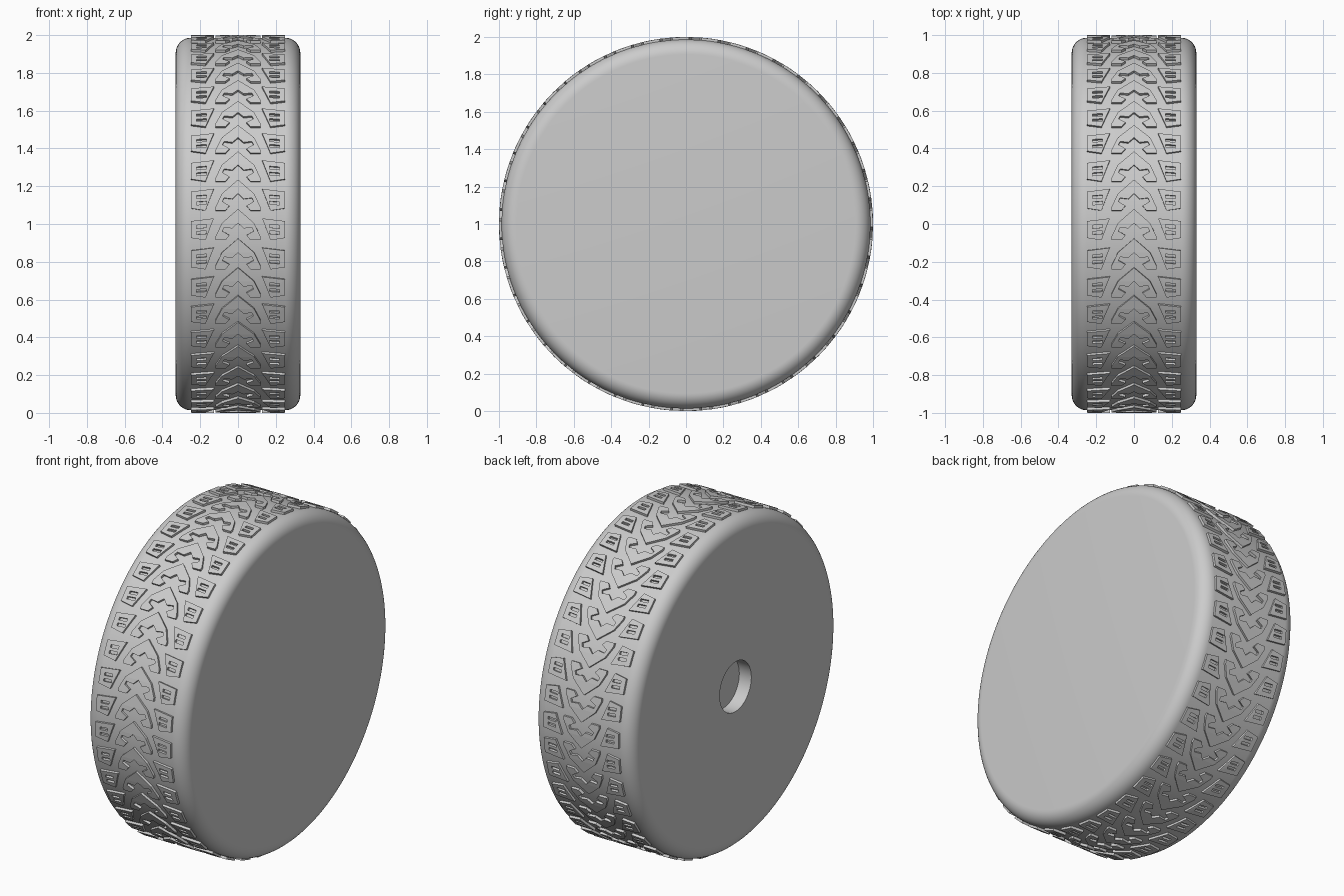
import bpy, bmesh, math

if "Cube" in bpy.data.objects:
    bpy.data.objects.remove(bpy.data.objects["Cube"], do_unlink=True)

grey = bpy.data.materials.new("rubber_grey")
grey.use_nodes = True
COLOUR = (0.6, 0.6, 0.6, 1)
grey.diffuse_color = COLOUR
grey.node_tree.nodes["Principled BSDF"].inputs["Base Color"].default_value = COLOUR

ROWS = 40
STEP = math.tau / ROWS
PHASE = -0.03          # arc offset of the first row
BASE, TOP = 0.978, 1.0  # radii of the tread block feet and faces


def add_object(name, bm):
    bmesh.ops.recalc_face_normals(bm, faces=bm.faces)
    mesh = bpy.data.meshes.new(name)
    bm.to_mesh(mesh)
    bm.free()
    mesh.materials.append(grey)
    obj = bpy.data.objects.new(name, mesh)
    bpy.context.collection.objects.link(obj)
    return obj


def wheel_body():
    # Half section with rounded shoulders, spun about the x axis
    fillet, half, radius = 0.08, 0.33, 0.986
    hub, depth = 0.15, 0.08
    arc = [(half - fillet + fillet * math.sin(a), radius - fillet + fillet * math.cos(a))
           for a in [math.pi / 2 * i / 10 for i in range(11)]]
    # Axle recess on the -x face only
    section = [(depth - half, 0), (depth - half, hub), (-half, hub)]
    section += [(-x, r) for x, r in reversed(arc)] + arc + [(half, 0)]
    bm = bmesh.new()
    verts = [bm.verts.new((x, 0, r)) for x, r in section]
    edges = [bm.edges.new(pair) for pair in zip(verts, verts[1:])]
    bmesh.ops.spin(bm, geom=verts + edges, cent=(0, 0, 0), axis=(1, 0, 0),
                   angle=math.tau, steps=160)
    bmesh.ops.remove_doubles(bm, verts=bm.verts, dist=1e-5)
    bmesh.ops.translate(bm, verts=bm.verts, vec=(0, 0, 1))
    obj = add_object("wheel_body", bm)
    bpy.context.view_layer.objects.active = obj
    obj.select_set(True)
    bpy.ops.object.shade_smooth_by_angle(angle=math.radians(35))
    obj.select_set(False)


def tread(name, loops):
    # Flat outline (first loop) with holes, repeated and wrapped around the wheel
    bm = bmesh.new()
    for row in range(ROWS):
        edges = []
        for loop in loops:
            vs = [bm.verts.new((x, s, 0)) for x, s in loop]
            edges += [bm.edges.new((v, vs[i - 1])) for i, v in enumerate(vs)]
        faces = [g for g in bmesh.ops.triangle_fill(
            bm, edges=edges, use_beauty=True, normal=(0, 0, 1))["geom"]
            if isinstance(g, bmesh.types.BMFace)]
        feet = {v for f in faces for v in f.verts}
        out = bmesh.ops.extrude_face_region(bm, geom=faces, use_keep_orig=True)["geom"]
        tops = [g for g in out if isinstance(g, bmesh.types.BMVert)]
        for group, r in ((feet, BASE), (tops, TOP)):
            for v in group:
                a = v.co.y + PHASE + row * STEP
                v.co = (v.co.x, -r * math.cos(a), 1 + r * math.sin(a))
    add_object(name, bm)


def mirrored(loop):
    return [(-x, s) for x, s in reversed(loop)]


def slot(s):
    # Slightly slanted sipe through a shoulder block
    x0, x1, h = 0.168, 0.22, 0.008
    return [(x0, s - h + 0.004), (x1, s - h), (x1, s + h), (x0, s + h + 0.004)]


wheel_body()

# Shoulder blocks
shoulder = [(0.25, 0.045), (0.128, 0.06), (0.172, -0.056), (0.25, -0.044)]
block = [shoulder, slot(0.015), slot(-0.018)]
tread("left_shoulder_blocks", block)
tread("right_shoulder_blocks", [mirrored(loop) for loop in block])

# Central chevrons, each leg notched from the inner edge
leg = [(0.085, 0.035), (0.118, -0.035), (0.118, -0.056), (0.066, -0.056),
       (0.045, -0.03), (0.082, -0.008), (0.074, 0.012), (0.03, 0.006)]
chevron = [(0, 0.11)] + leg + [(0, 0.035)] + mirrored(leg)
tread("centre_chevrons", [chevron])
